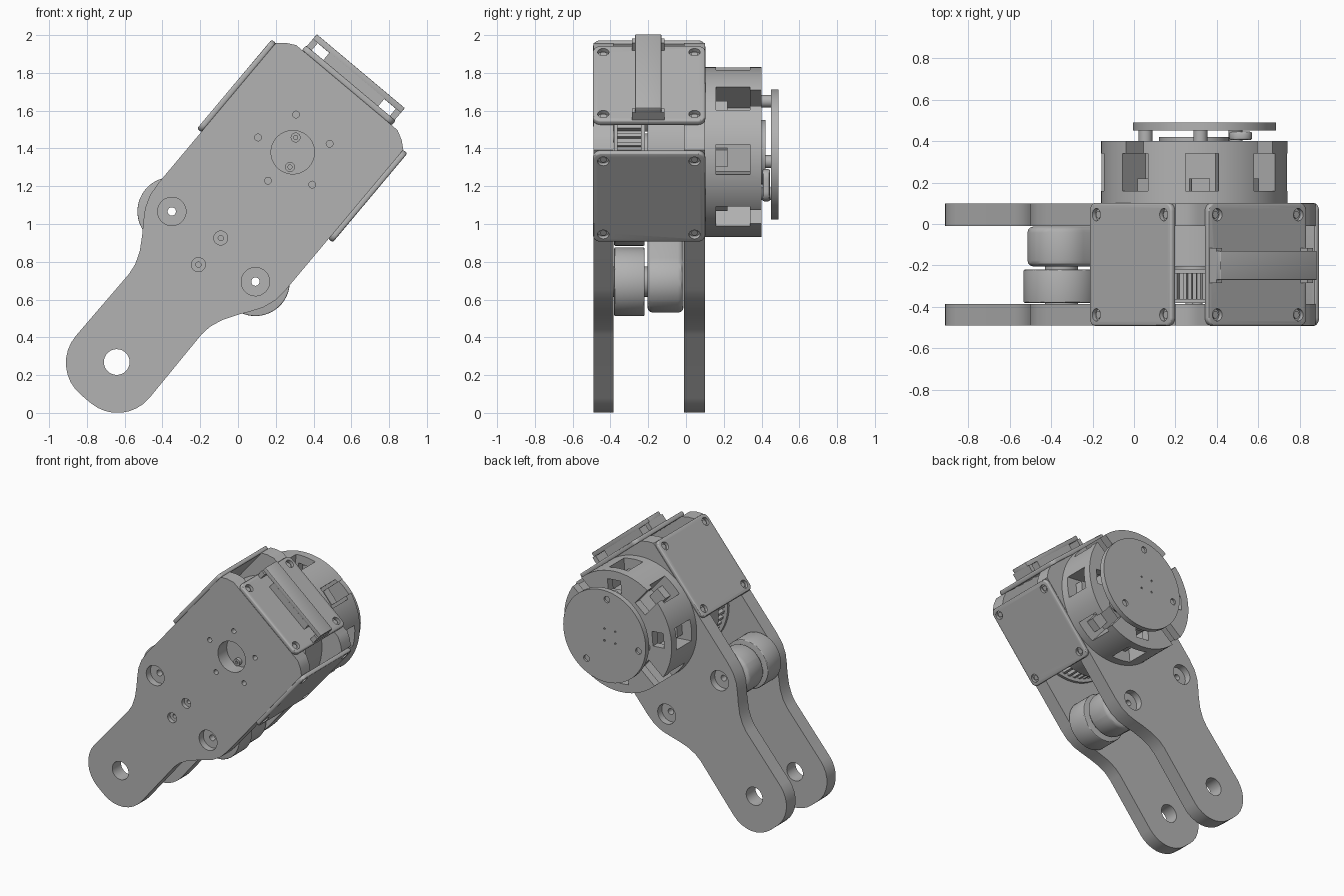
import bpy, bmesh
from math import sin, cos, pi, radians
from mathutils import Vector

if "Cube" in bpy.data.objects:
    bpy.data.objects.remove(bpy.data.objects["Cube"])

grey = bpy.data.materials.new("plain grey")
grey.use_nodes = True
grey.diffuse_color = (0.45, 0.45, 0.45, 1)
grey.node_tree.nodes["Principled BSDF"].inputs["Base Color"].default_value = grey.diffuse_color

# Frames: the arm leans in the xz plane, with the hub as its origin
HX, HZ = 0.29, 1.38
C, S = cos(radians(50)), sin(radians(50))


def body(u, v, y):
    return Vector((HX + u * C + v * S, y, HZ + u * S - v * C))


def side(u, y, v):
    return body(u, v, y)


def end(v, y, u):
    return body(u, v, y)


def hub(a, b, y):
    return Vector((HX + a, y, HZ + b))


# Profiles
def circle(r, x=0, y=0, n=48):
    return [(x + r * cos(2 * pi * i / n), y + r * sin(2 * pi * i / n)) for i in range(n)]


def rounded(x0, x1, y0, y1, r, n=8):
    pts = []
    for k, (x, y) in enumerate([(x1 - r, y1 - r), (x0 + r, y1 - r), (x0 + r, y0 + r), (x1 - r, y0 + r)]):
        for i in range(n + 1):
            t = pi / 2 * (k + i / n)
            pts.append((x + r * cos(t), y + r * sin(t)))
    return pts


def rect(x0, x1, y0, y1):
    return [(x0, y0), (x1, y0), (x1, y1), (x0, y1)]


def spoke(angle, r0, r1, width):
    c, s = cos(angle), sin(angle)
    return [(a * c - b * s, a * s + b * c) for a, b in rect(r0, r1, -width / 2, width / 2)]


def prism(name, pts, lo, hi, frame=body, bevel=0, cuts=()):
    """Extrude a profile, round its edges, then cut out (profile, lo, hi) holes."""
    bm = bmesh.new()
    face = bm.faces.new([bm.verts.new(frame(a, b, lo)) for a, b in pts])
    move = frame(0, 0, hi) - frame(0, 0, lo)
    new = bmesh.ops.extrude_face_region(bm, geom=[face])["geom"]
    bmesh.ops.translate(bm, vec=move, verts=[g for g in new if isinstance(g, bmesh.types.BMVert)])
    bmesh.ops.recalc_face_normals(bm, faces=bm.faces)
    me = bpy.data.meshes.new(name)
    bm.to_mesh(me)
    bm.free()
    me.materials.append(grey)
    ob = bpy.data.objects.new(name, me)
    bpy.context.collection.objects.link(ob)
    if bevel:
        m = ob.modifiers.new("round", "BEVEL")
        m.width, m.segments, m.angle_limit = bevel, 3, radians(40)
    cutters = []
    for i, (p, a, b) in enumerate(cuts):
        cutter = prism("cutter", p, a, b, frame)
        cutter.hide_render = True
        cutters.append(cutter)
        m = ob.modifiers.new("cut", "BOOLEAN")
        m.operation, m.solver, m.object = "DIFFERENCE", "EXACT", cutter
    if bevel or cuts:
        bpy.context.view_layer.update()
        dg = bpy.context.evaluated_depsgraph_get()
        baked = bpy.data.meshes.new_from_object(ob.evaluated_get(dg))
        ob.modifiers.clear()
        ob.data = baked
        for cutter in cutters:
            bpy.data.objects.remove(cutter)
    return ob


# Side plates: wide hub end, waisted neck and rounded pivot end
half = [(-1.05, .25), (-.99, .258), (-.92, .285), (-.845, .331), (-.79, .37), (-.73, .408),
        (-.66, .433), (-.58, .44), (.386, .44), (.42, .40), (.446, .35)]
tip = [p for p in rounded(-1.705, -1.05, -.255, .255, .22) if p[0] < -1.4]
outline = tip + [(u, -v) for u, v in half] + half[::-1]
ROLL_U, ROLL_V = -.652, .289
pivot = circle(.068, -1.45)
bolt_ring = [circle(.018, .2 * cos(radians(t)), .2 * sin(radians(t)), 20)
             for t in range(-35, 325, 72)]
front_cuts = [(pivot, -.6, -.3), (circle(.115), -.6, -.3)]
front_cuts += [(p, -.6, -.45) for p in bolt_ring]
back_cuts = [(pivot, -.1, .2)]
for s in (-1, 1):
    big, small = circle(.075, ROLL_U, s * ROLL_V), circle(.022, ROLL_U, s * ROLL_V, 24)
    front_cuts += [(big, -.6, -.44), (small, -.6, -.3)]
    back_cuts += [(big, .05, .2), (small, -.1, .2)]
for u in (-.593, -.777):
    front_cuts += [(circle(.037, u, 0, 32), -.6, -.46), (circle(.014, u, 0, 16), -.6, -.42)]
prism("front_plate", outline, -.49, -.385, cuts=front_cuts)
prism("back_plate", outline, -.01, .10, cuts=back_cuts)

# Rollers and the rounded spacer that joins them
spacer_cuts = []
for s, label in ((-1, "left"), (1, "right")):
    hole = circle(.022, ROLL_U, s * ROLL_V, 24)
    prism(label + "_roller", circle(.182, ROLL_U, s * ROLL_V, 64), -.38, -.22, bevel=.006,
          cuts=[(hole, -.5, 0)])
    prism(label + "_roller_washer", circle(.08, ROLL_U, s * ROLL_V), -.385, -.2,
          cuts=[(hole, -.5, 0)])
    spacer_cuts.append((hole, -.3, .1))
prism("spacer", rounded(ROLL_U - .165, ROLL_U + .165, -.452, .452, .163), -.205, -.012,
      bevel=.03, cuts=spacer_cuts)


# Screwed covers on both sides and on the end
def cover(name, a0, a1, lo, hi, frame):
    face, inner = (hi, hi - (hi - lo) * .7)
    out = face + (.1 if hi > lo else -.1)
    cuts = [(circle(.03, a, y, 24), inner, out) for a in (a0 + .055, a1 - .055) for y in (-.438, .045)]
    prism(name, rounded(a0, a1, -.492, .102, .04), lo, hi, frame, .01, cuts)
    for a in (a0 + .055, a1 - .055):
        for y in (-.438, .045):
            prism("cover_screw", circle(.018, a, y, 16), lo + (hi - lo) * .2, lo + (hi - lo) * .6, frame)


cover("right_cover", -.23, .385, -.438, -.469, side)
cover("left_cover", -.23, .385, .438, .469, side)
cover("end_cover", -.31, .31, .444, .478, end)

# Strap bracket on the end cover
prism("bracket_bar", rect(-.304, .304, -.27, -.13), .527, .56, end, .004)
prism("bracket_core", rect(-.19, .19, -.27, -.13), .47, .53, end)
for s in (-1, 1):
    prism("bracket_leg", rect(*sorted((s * .304, s * .27)), -.285, -.115), .47, .53, end)

# Toothed pulley and motor drum between the plates
teeth = []
for i in range(48):
    for f, r in ((0, .33), (.4, .33), (.5, .36), (.9, .36)):
        t = 2 * pi * (i + f) / 48
        teeth.append((r * cos(t), r * sin(t)))
prism("toothed_pulley", teeth, -.365, -.235)
for lo, hi in ((-.382, -.362), (-.238, -.218)):
    prism("pulley_flange", circle(.385, n=72), lo, hi)
prism("inner_drum", circle(.42, n=72), -.205, -.01)
prism("pulley_shaft", circle(.1), -.22, -.2)
for s in (-1, 1):
    prism("hub_screw", circle(.026, s * .015, s * .078, 24), -.41, -.38, hub,
          cuts=[(circle(.012, s * .015, s * .078, 6), -.5, -.395)])

# Rear drum with eight windows, pockets and open notches
drum_cuts = []
for k in range(8):
    t = radians(-5 + 45 * k)
    drum_cuts.append((spoke(t, .27, .6, .16), .16, .34))
    drum_cuts.append((spoke(t, .29, .6 if k % 2 else .385, .11), .30, .5))
prism("rear_drum", circle(.45, n=96), .09, .40, hub, cuts=drum_cuts)
for k in range(8):
    t = radians(-5 + 45 * k)
    prism("pocket_block", spoke(t, .27, .37, .09), .155, .22, hub)
prism("drum_hub", circle(.17), .39, .42, hub)

# Output plate: a disc with one flat side, standing on posts
posts = [(-.235, -.05), (.03, .27), (.2, -.22)]
disc = [(max(x, -.30), z) for x, z in circle(.345, .05, -.012, 96)]
plate_cuts = [(circle(.024, x, z, 24), .475, .6) for x, z in posts]
plate_cuts += [(circle(.007, x, z, 10), .48, .6) for x in (-.04, .05) for z in (-.045, .045)]
prism("output_plate", disc, .45, .49, hub, cuts=plate_cuts)
for x, z in posts:
    prism("plate_post", circle(.034, x, z, 32), .39, .455, hub)
prism("plate_lug", rounded(.17, .28, -.26, -.09, .05), .405, .445, hub, .01)

# Smooth the curved walls and keep the edges crisp
for ob in bpy.context.scene.objects:
    ob.select_set(ob.type == "MESH")
    if ob.type == "MESH":
        bpy.context.view_layer.objects.active = ob
bpy.ops.object.shade_smooth_by_angle(angle=radians(30))
